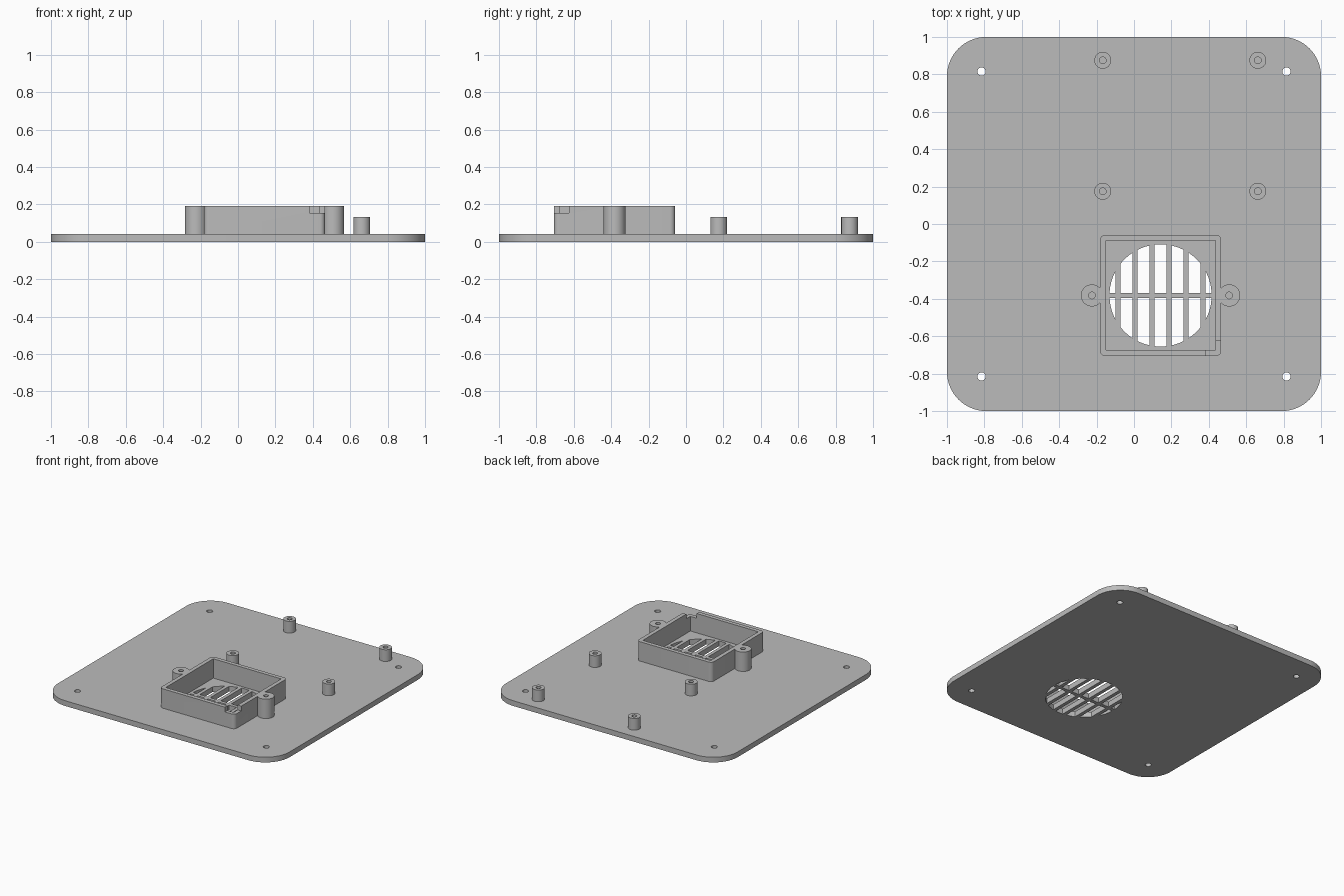
import bpy, bmesh
from math import cos, sin, pi, sqrt, radians

if "Cube" in bpy.data.objects:
    bpy.data.objects.remove(bpy.data.objects["Cube"])

GREY = bpy.data.materials.new("light grey")
GREY.use_nodes = True
GREY.diffuse_color = (0.5, 0.5, 0.5, 1)
GREY.node_tree.nodes["Principled BSDF"].inputs["Base Color"].default_value = (0.5, 0.5, 0.5, 1)

TOP = 0.041                 # upper face of the plate
SUNK = 0.02                 # raised parts start inside the plate
RIM = 0.192                 # top of the fan frame
FAN_X, FAN_Y = 0.142, -0.382


def circle(x, y, r, n=40):
    return [(x + r * cos(2 * pi * i / n), y + r * sin(2 * pi * i / n)) for i in range(n)]


def rounded_square(x, y, half, r, n=16):
    c = half - r
    pts = []
    for k, (sx, sy) in enumerate([(1, 1), (-1, 1), (-1, -1), (1, -1)]):
        for i in range(n + 1):
            a = (k + i / n) * pi / 2
            pts.append((x + sx * c + r * cos(a), y + sy * c + r * sin(a)))
    return pts


def rectangle(x0, x1, y0, y1):
    return [(x0, y0), (x1, y0), (x1, y1), (x0, y1)]


def prisms(name, outlines, z0, z1):
    """One object holding an upright prism for each outline."""
    bm = bmesh.new()
    for pts in outlines:
        face = bm.faces.new([bm.verts.new((x, y, z0)) for x, y in pts])
        ext = bmesh.ops.extrude_face_region(bm, geom=[face])
        verts = [g for g in ext["geom"] if isinstance(g, bmesh.types.BMVert)]
        bmesh.ops.translate(bm, vec=(0, 0, z1 - z0), verts=verts)
    bmesh.ops.recalc_face_normals(bm, faces=bm.faces)
    mesh = bpy.data.meshes.new(name)
    bm.to_mesh(mesh)
    bm.free()
    obj = bpy.data.objects.new(name, mesh)
    bpy.context.collection.objects.link(obj)
    return obj


def combine(obj, other, operation="DIFFERENCE"):
    """Apply a boolean and discard the helper."""
    mod = obj.modifiers.new("boolean", "BOOLEAN")
    mod.operation, mod.solver, mod.object = operation, "EXACT", other
    bpy.context.view_layer.objects.active = obj
    bpy.ops.object.modifier_apply(modifier=mod.name)
    bpy.data.objects.remove(other)


def finish(obj):
    obj.data.materials.clear()
    obj.data.materials.append(GREY)
    bpy.ops.object.select_all(action="DESELECT")
    obj.select_set(True)
    bpy.context.view_layer.objects.active = obj
    bpy.ops.object.shade_smooth_by_angle(angle=radians(30))


# Grille openings: strips of a disc, split by one cross bar
def grille_slots(radius=0.273, pitch=0.091, bar=0.027, steps=10):
    slots = []
    half_bar = bar / 2
    limit = sqrt(radius ** 2 - half_bar ** 2) - 0.0005
    for k in range(-3, 4):
        x0 = max(k * pitch - pitch / 2 + half_bar, -limit)
        x1 = min(k * pitch + pitch / 2 - half_bar, limit)
        xs = [x0 + (x1 - x0) * i / steps for i in range(steps + 1)]
        arc = [(x, sqrt(radius ** 2 - x * x)) for x in xs]
        strip = [(x1, half_bar), (x0, half_bar)] + arc
        for side in (1, -1):
            slots.append([(FAN_X + x, FAN_Y + side * y) for x, y in strip])
    return slots


# Base plate with corner screw holes and grille
plate = prisms("base_plate", [rounded_square(0, 0, 1, 0.21)], 0, TOP)
screw_holes = [circle(sx * 0.815, sy * 0.815, 0.022, 24) for sx in (1, -1) for sy in (1, -1)]
combine(plate, prisms("plate_cutter", screw_holes + grille_slots(), -0.1, 0.1))
finish(plate)

# Fan frame with two screw ears and a cable notch in one corner
frame = prisms("fan_frame", [rounded_square(FAN_X, FAN_Y, 0.324, 0.028, 8)], SUNK, RIM)
ears = [FAN_X - 0.367, FAN_X + 0.367]
combine(frame, prisms("ears", [circle(x, FAN_Y, 0.059) for x in ears], SUNK, RIM), "UNION")
inner = 0.293
opening = rectangle(FAN_X - inner, FAN_X + inner, FAN_Y - inner, FAN_Y + inner)
combine(frame, prisms("frame_cutter", [opening], -0.1, 0.3))
combine(frame, prisms("ear_holes", [circle(x, FAN_Y, 0.018, 24) for x in ears], -0.1, 0.3))
combine(frame, prisms("notch_cutter", [rectangle(0.381, 0.6, -0.8, -0.625)], 0.155, 0.3))
finish(frame)

# Circuit board standoffs
for row, y in (("front", 0.175), ("back", 0.875)):
    for side, x in (("right", -0.167), ("left", 0.662)):
        post = prisms(f"standoff_{row}_{side}", [circle(x, y, 0.045)], SUNK, 0.132)
        combine(post, prisms("post_hole", [circle(x, y, 0.018, 24)], -0.1, 0.3))
        finish(post)
